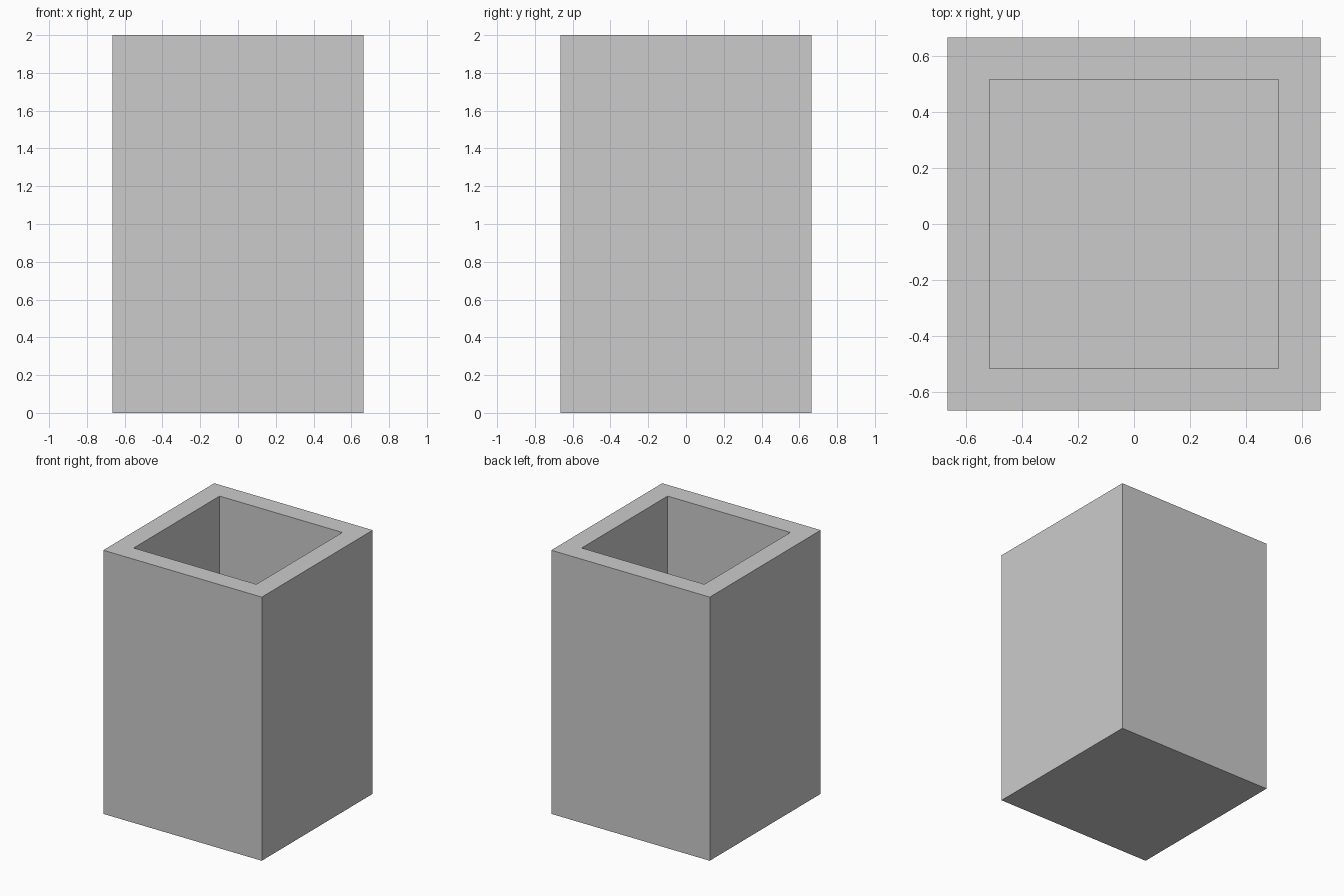
import bpy, bmesh
from mathutils import Matrix, Vector

if "Cube" in bpy.data.objects:
    bpy.data.objects.remove(bpy.data.objects["Cube"])

WIDTH, HEIGHT, WALL, FLOOR = 1.33, 2.0, 0.15, 0.15

# Solid square block standing on the ground
bm = bmesh.new()
bmesh.ops.create_cube(bm, size=1, matrix=Matrix.Translation((0, 0, HEIGHT / 2))
                      @ Matrix.Diagonal((WIDTH, WIDTH, HEIGHT, 1)))

# Rim: inset the top face, then push it down to form the cavity
bm.normal_update()
top = max(bm.faces, key=lambda f: f.calc_center_median().z)
bmesh.ops.inset_region(bm, faces=[top], thickness=WALL, use_even_offset=True)
cavity = bmesh.ops.extrude_discrete_faces(bm, faces=[top])["faces"][0]
bmesh.ops.translate(bm, verts=cavity.verts, vec=Vector((0, 0, FLOOR - HEIGHT)))
bmesh.ops.recalc_face_normals(bm, faces=bm.faces)

mesh = bpy.data.meshes.new("square_planter")
bm.to_mesh(mesh)
bm.free()
planter = bpy.data.objects.new("square_planter", mesh)
bpy.context.collection.objects.link(planter)
